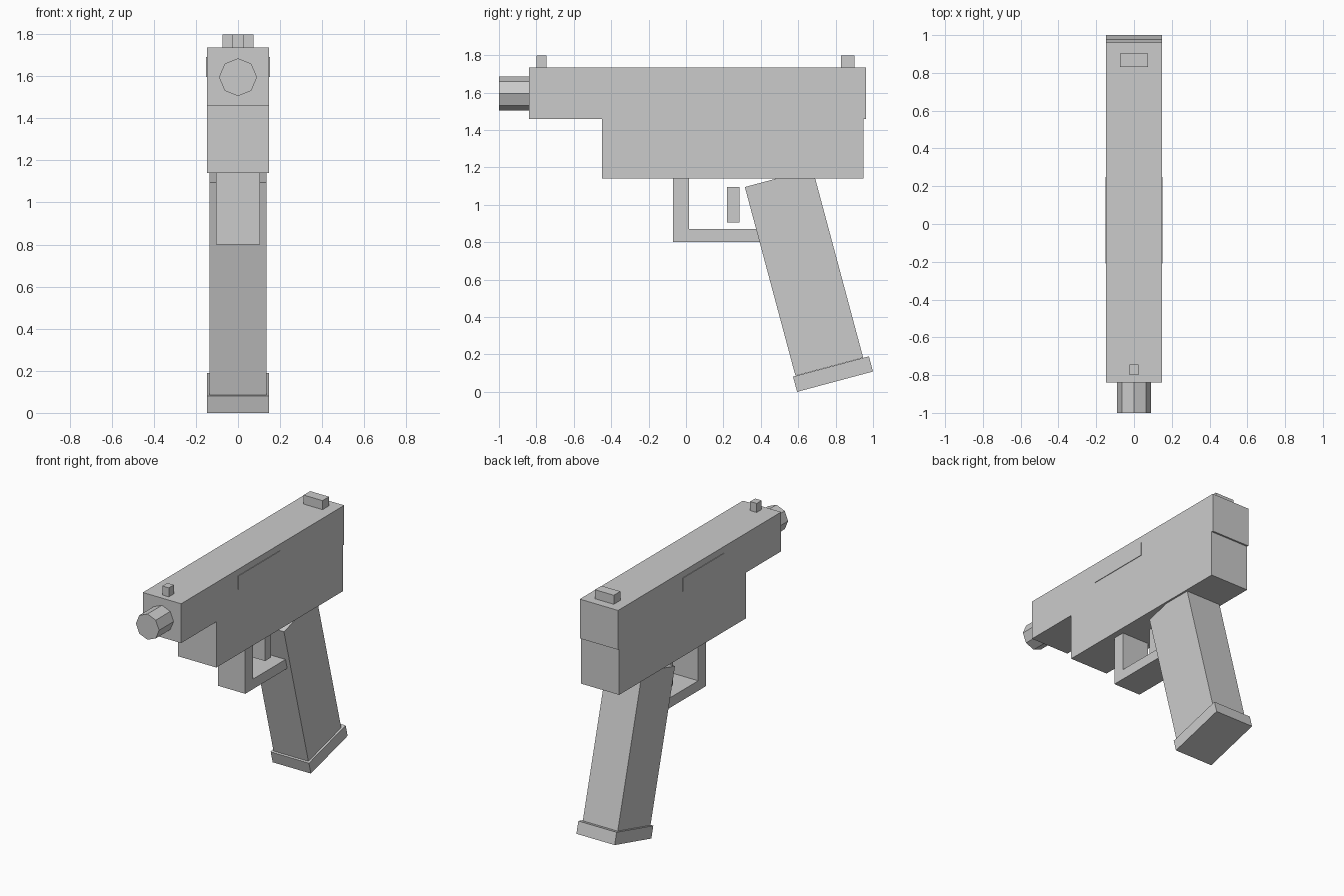
import bpy, math

cube = bpy.data.objects.get("Cube")
if cube:
    bpy.data.objects.remove(cube, do_unlink=True)

# Single grey finish
GREY = (0.6, 0.6, 0.6, 1.0)
grey = bpy.data.materials.new("plain_grey")
grey.diffuse_color = GREY
grey.use_nodes = True
grey.node_tree.nodes["Principled BSDF"].inputs["Base Color"].default_value = GREY


def finish(name):
    obj = bpy.context.object
    obj.name = obj.data.name = name
    obj.data.materials.append(grey)
    bpy.ops.object.transform_apply(location=False, rotation=True, scale=True)
    return obj


def box(name, half_x, y, z, tilt=0.0):
    """Box centred on x = 0, spanning the y and z ranges, tilted about its own centre."""
    bpy.ops.mesh.primitive_cube_add(
        size=1, location=(0, sum(y) / 2, sum(z) / 2), rotation=(math.radians(tilt), 0, 0))
    bpy.context.object.scale = (2 * half_x, y[1] - y[0], z[1] - z[0])
    return finish(name)


def tilted_box(name, half_x, centre, width, height, tilt):
    cy, cz = centre
    return box(name, half_x, (cy - width / 2, cy + width / 2),
               (cz - height / 2, cz + height / 2), tilt)


# Upper body
box("slide", 0.148, (-0.84, 0.962), (1.46, 1.735))
box("frame", 0.148, (-0.45, 0.95), (1.14, 1.46))
box("ejection_port", 0.152, (-0.21, 0.25), (1.595, 1.69))

# Sights
box("front_sight", 0.025, (-0.80, -0.745), (1.72, 1.798))
box("rear_sight", 0.073, (0.83, 0.902), (1.72, 1.798))

# Eight-sided barrel with a corner at the top
bpy.ops.mesh.primitive_cylinder_add(
    vertices=8, radius=0.09, depth=0.2, location=(0, -0.9, 1.595),
    rotation=(math.radians(90), 0, 0))
finish("barrel")

# Trigger and its guard
box("trigger_guard_post", 0.105, (-0.07, 0.015), (0.80, 1.14))
box("trigger_guard_bar", 0.105, (0.015, 0.45), (0.80, 0.87))
box("trigger", 0.055, (0.22, 0.285), (0.905, 1.095))

# Raked grip with a wider base plate
RAKE = 15
tilted_box("grip", 0.135, (0.631, 0.639), 0.375, 1.045, RAKE)
tilted_box("magazine_base", 0.148, (0.786, 0.095), 0.42, 0.084, RAKE)
